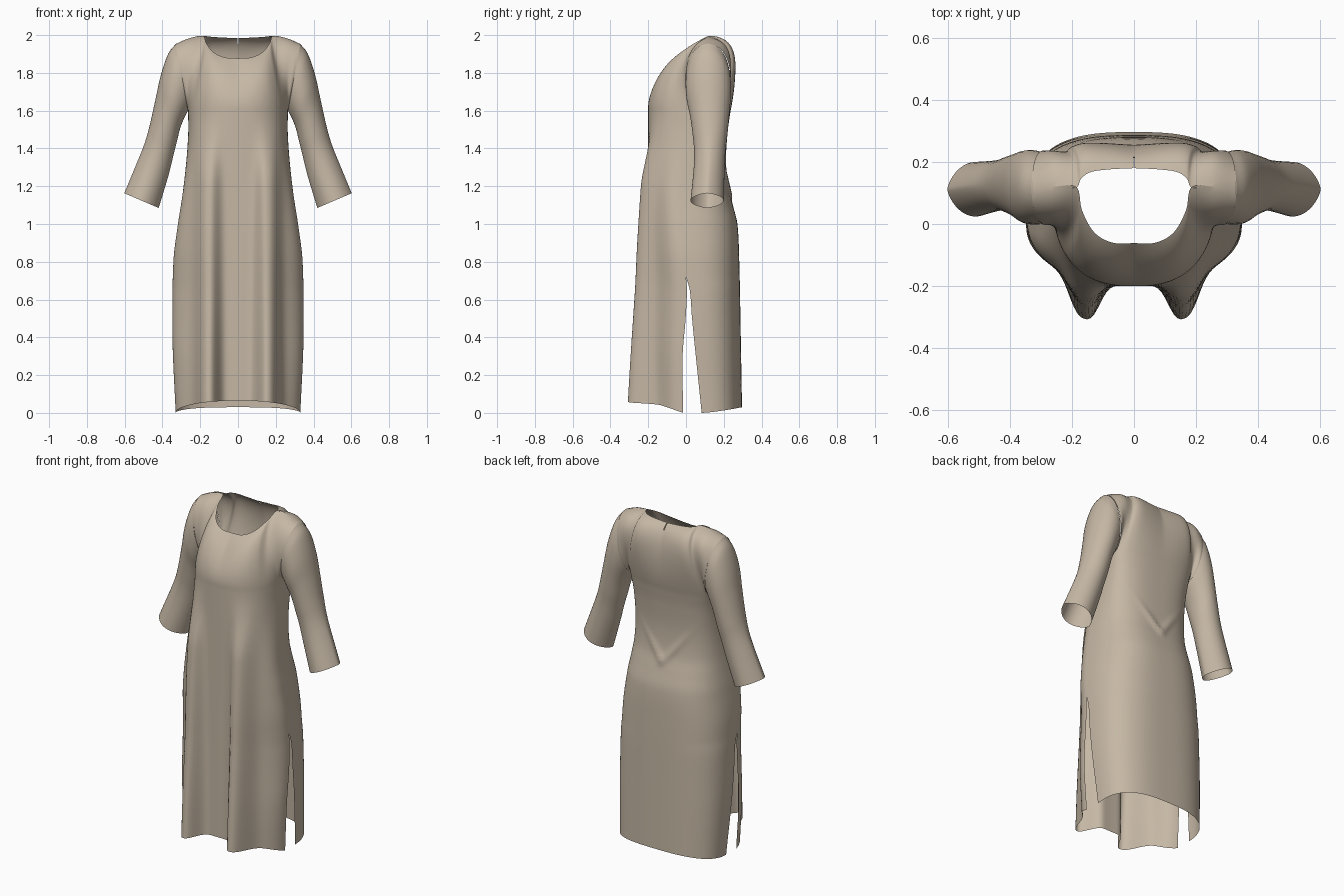
import bpy, bmesh, math
from mathutils import Vector

if "Cube" in bpy.data.objects:
    bpy.data.objects.remove(bpy.data.objects["Cube"])

cloth = bpy.data.materials.new("tan cloth")
cloth.diffuse_color = (0.56, 0.475, 0.375, 1)
cloth.use_nodes = True
cloth.node_tree.nodes["Principled BSDF"].inputs["Base Color"].default_value = cloth.diffuse_color


def curve(table, t):
    """Smooth (cubic) lookup in a table of (t, value...) rows."""
    if t <= table[0][0]:
        return Vector(table[0][1:])
    if t >= table[-1][0]:
        return Vector(table[-1][1:])
    i = max(k for k in range(len(table) - 1) if table[k][0] <= t)
    a, b = table[i], table[i + 1]
    p, n = table[max(i - 1, 0)], table[min(i + 2, len(table) - 1)]
    va, vb = Vector(a[1:]), Vector(b[1:])
    h = b[0] - a[0]
    ma = (vb - Vector(p[1:])) / (b[0] - p[0]) * h
    mb = (Vector(n[1:]) - va) / (n[0] - a[0]) * h
    f = (t - a[0]) / h
    return (va * (2*f**3 - 3*f*f + 1) + ma * (f**3 - 2*f*f + f)
            + vb * (3*f*f - 2*f**3) + mb * (f**3 - f*f))


def finish(name, bm):
    bmesh.ops.recalc_face_normals(bm, faces=bm.faces)
    me = bpy.data.meshes.new(name)
    bm.to_mesh(me)
    bm.free()
    me.materials.append(cloth)
    ob = bpy.data.objects.new(name, me)
    bpy.context.collection.objects.link(ob)
    bpy.ops.object.select_all(action='DESELECT')
    bpy.context.view_layer.objects.active = ob
    ob.select_set(True)
    bpy.ops.object.shade_smooth_by_angle(angle=math.radians(60))
    return ob


ARM = 1.60   # armpit height
# height, half width, back depth
SHAPE = [(0, .33, .297), (.4, .347, .290), (.8, .342, .282), (1.0, .318, .272), (1.1, .302, .248),
         (1.2, .288, .222), (1.35, .272, .212), (1.5, .263, .222), (1.6, .265, .236)]
# height, side edge of front panel, side edge of back panel (slit below 0.72)
EDGES = [(0, -.015, .083), (.3, -.018, .052), (.5, -.002, .032), (.65, .005, .02),
         (.72, .0, .0), (.73, .0, .0),
         (1.0, -.025, -.025), (1.2, -.02, -.02), (1.45, .06, .06), (1.6, .115, .115)]
# neckline then shoulder seam, from the centre (0) to the arm (1)
SHOULDER = [(.68, .185, .118, 1.995), (.85, .262, .12, 1.982), (1, .33, .115, 1.953)]
TOP_F = [(0, 0, -.062, 1.877), (.2, .07, -.06, 1.882), (.4, .13, -.025, 1.91),
         (.55, .168, .045, 1.957)] + SHOULDER
TOP_B = [(0, 0, .18, 1.984), (.25, .08, .176, 1.987), (.45, .14, .167, 1.991),
         (.6, .172, .145, 1.995)] + SHOULDER
# handle offsets (y, z, y, z) for the curve from armpit level up to the neckline
PULL_F = [(0, -.008, .10, -.07, -.08), (.68, -.005, .12, -.14, -.06),
          (.85, -.035, .09, -.15, -.02), (1, -.15, 0, -.15, 0)]
PULL_B = [(0, .03, .13, .09, -.05), (.68, .04, .13, .18, -.03),
          (.85, .055, .09, .20, -.015), (1, .16, 0, .16, 0)]


def lower(s, z, front):
    """Point of the dress below the armpit; s runs -1..1 across the panel."""
    w, back = curve(SHAPE, z)
    ef, eb = curve(EDGES, z)
    a = abs(s) * math.pi / 2
    c = max(math.cos(a), 0)
    p = 1 - .22 * min(1, max(0, (z - .7) / .8)) if front else .72
    x = w * math.sin(a) ** p
    if front:
        y = ef + (-.2 - ef) * c ** p
        amp = .032 + .1 * (1 - z / ARM)
        f = min(1, (ARM - z) / .4)
        amp *= f * f * (3 - 2 * f)
        y -= amp * math.exp(-(abs(x - .16) / .06) ** 2.6)       # two hanging folds
    else:
        y = eb + (back - eb) * c ** p
        d = (z - 1.15 - 1.2 * x) / .025
        y += .014 * math.exp(-d * d) * math.exp(-(x / .11) ** 2)   # creases at the waist
    return Vector((math.copysign(x, s), y, z))


def upper(s, v, front):
    """Chest / back yoke: curve from the armpit level up to neck and shoulder."""
    b = lower(s, ARM, front)
    t = curve(TOP_F if front else TOP_B, abs(s))
    t.x = math.copysign(t.x, s)
    o = curve(PULL_F if front else PULL_B, abs(s))
    c1 = b + Vector((0, o[0], o[1]))
    c2 = t + Vector((0, o[2], o[3]))
    u = 1 - v
    return b*u**3 + c1*3*u*u*v + c2*3*u*v*v + t*v**3


# dress body: front and back panels sewn at sides and shoulders
bm = bmesh.new()
ROWS, YOKE, COLS = 84, 26, 40
across = [i / COLS for i in range(-COLS, COLS + 1) if i] + [-.006, .006]
across.sort()
for front in (True, False):
    grid = []
    for r in range(ROWS + YOKE + 1):
        row = []
        for s in across:
            if r <= ROWS:
                hem = (.065 if front else .03) * math.cos(abs(s) * math.pi / 2)
                co = lower(s, hem + (ARM - hem) * r / ROWS, front)
            else:
                co = upper(s, (r - ROWS) / YOKE, front)
            row.append(bm.verts.new(co))
        grid.append(row)
    for r in range(ROWS + YOKE):
        for c in range(len(across) - 1):
            # short key slit at the back of the neck
            if not front and across[c] == -.006 and r >= ROWS + YOKE - 4:
                continue
            q = [grid[r][c], grid[r][c+1], grid[r+1][c+1], grid[r+1][c]]
            bm.faces.new(q if front else q[::-1])
bmesh.ops.remove_doubles(bm, verts=bm.verts, dist=.0006)
finish("dress_body", bm)

# sleeve rings: step, outer x z, inner x z, middle y, half depth
SLEEVE = [(0, .328, 1.955, .265, 1.60, .116, .116),
          (1, .370, 1.90, .277, 1.575, .118, .120),
          (2, .408, 1.79, .290, 1.55, .120, .117),
          (3, .437, 1.66, .308, 1.50, .125, .104),
          (4, .468, 1.52, .325, 1.43, .127, .092),
          (5, .497, 1.42, .345, 1.35, .126, .083),
          (6, .537, 1.32, .370, 1.25, .122, .082),
          (7, .602, 1.163, .420, 1.085, .112, .088)]
for side, name in ((1, "left_sleeve"), (-1, "right_sleeve")):
    bm = bmesh.new()
    N, STEPS = 40, 42
    rings = []
    for k in range(STEPS + 1):
        ox, oz, ix, iz, y, ry = curve(SLEEVE, 7 * k / STEPS)
        flat = 1 + .4 * max(0, k / STEPS - .6) / .4      # cuff pressed to a lens shape
        ring = []
        for j in range(N):
            a = 2 * math.pi * j / N
            m = (1 + math.cos(a)) / 2
            dy = math.copysign(abs(math.sin(a)) ** flat, math.sin(a))
            ring.append(bm.verts.new((side * (ix + (ox - ix) * m),
                                      y + ry * dy, iz + (oz - iz) * m)))
        rings.append(ring)
    for p, q in zip(rings, rings[1:]):
        for j in range(N):
            n = (j + 1) % N
            bm.faces.new((p[j], p[n], q[n], q[j]))
    finish(name, bm)
